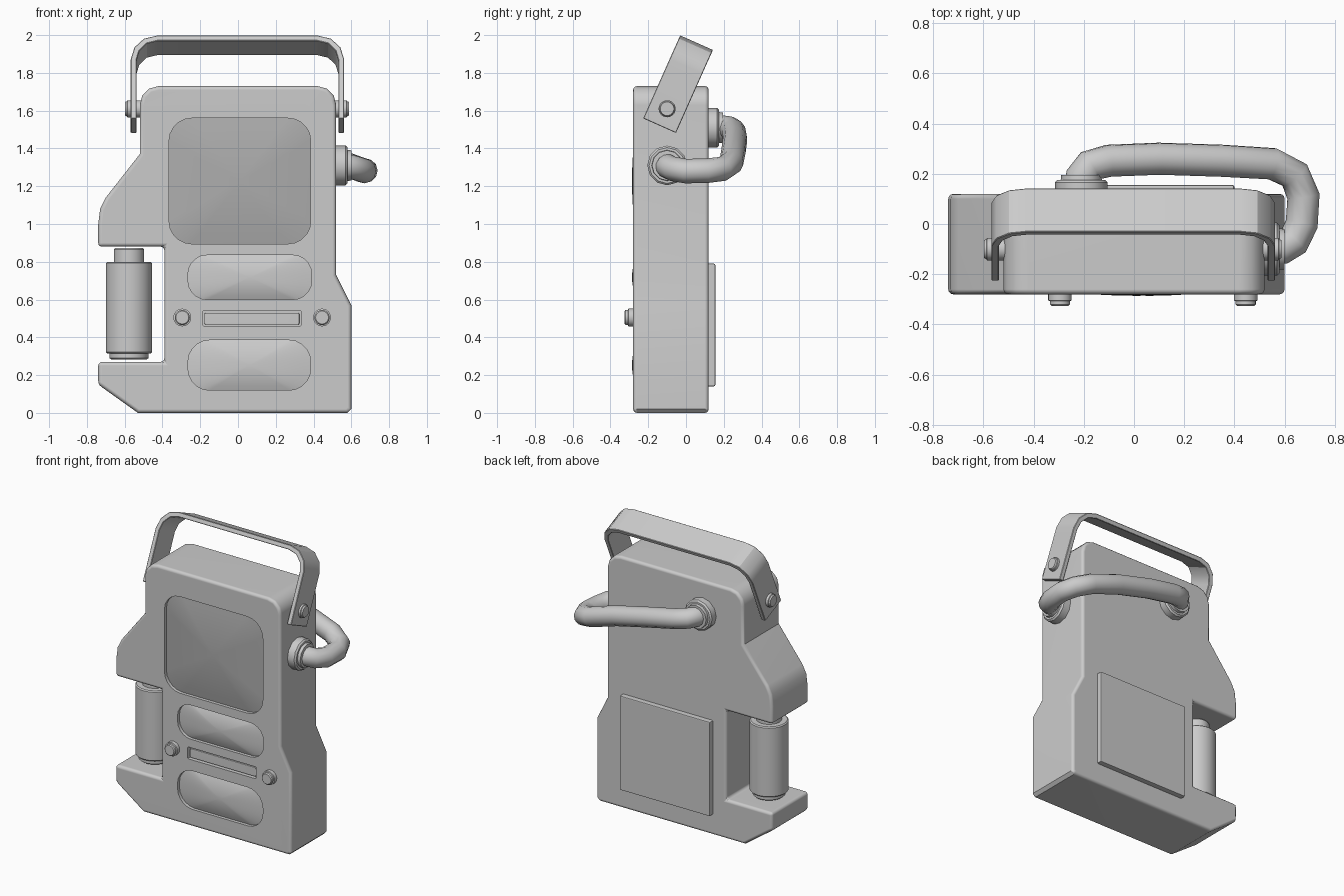
import bpy, bmesh
from math import cos, sin, pi, radians
from mathutils import Vector, Matrix

if "Cube" in bpy.data.objects:
    bpy.data.objects.remove(bpy.data.objects["Cube"])


def make(name, bm):
    bmesh.ops.recalc_face_normals(bm, faces=bm.faces[:])
    me = bpy.data.meshes.new(name)
    bm.to_mesh(me)
    bm.free()
    ob = bpy.data.objects.new(name, me)
    bpy.context.collection.objects.link(ob)
    return ob


def finish(ob, bevel=0, seg=2, angle=35):
    """Bevel, apply the modifiers and shade smooth with sharp creases."""
    if bevel:
        m = ob.modifiers.new("bevel", 'BEVEL')
        m.width, m.segments, m.limit_method = bevel, seg, 'ANGLE'
        m.angle_limit = radians(50)
        while len(ob.modifiers) > 1 and ob.modifiers[0] != m:
            ob.modifiers.move(len(ob.modifiers) - 1, 0)
    bpy.ops.object.select_all(action='DESELECT')
    ob.select_set(True)
    bpy.context.view_layer.objects.active = ob
    bpy.ops.object.convert(target='MESH')
    bpy.ops.object.shade_smooth_by_angle(angle=radians(angle))
    w = ob.modifiers.new("weighted", 'WEIGHTED_NORMAL')
    w.keep_sharp = True
    return ob


def prism(name, pts, y0, y1):
    """Extrude an (x, z) outline from y0 to y1."""
    bm = bmesh.new()
    f = bm.faces.new([bm.verts.new((x, y0, z)) for x, z in pts])
    new = bmesh.ops.extrude_face_region(bm, geom=[f])['geom']
    bmesh.ops.translate(bm, vec=(0, y1 - y0, 0),
                        verts=[v for v in new if isinstance(v, bmesh.types.BMVert)])
    return make(name, bm)


def rounded(x0, x1, z0, z1, r, n=5):
    pts = []
    for cx, cz, a in ((x1 - r, z1 - r, 0), (x0 + r, z1 - r, 1),
                      (x0 + r, z0 + r, 2), (x1 - r, z0 + r, 3)):
        pts += [(cx + r * cos((a + i / n) * pi / 2), cz + r * sin((a + i / n) * pi / 2))
                for i in range(n + 1)]
    return pts


def lathe(name, start, axis, steps, sides=24):
    """Stepped round part: steps are (distance along axis, radius)."""
    bm = bmesh.new()
    rings = [[bm.verts.new((r * cos(2 * pi * i / sides), r * sin(2 * pi * i / sides), d))
              for i in range(sides)] for d, r in steps]
    for a, b in zip(rings, rings[1:]):
        for i in range(sides):
            j = (i + 1) % sides
            bm.faces.new((a[i], a[j], b[j], b[i]))
    bm.faces.new(rings[0])
    bm.faces.new(rings[-1])
    rot = Vector(axis).to_track_quat('Z', 'Y').to_matrix().to_4x4()
    bmesh.ops.transform(bm, matrix=Matrix.Translation(start) @ rot, verts=bm.verts[:])
    return finish(make(name, bm))


def dome(name, pts, y_top, y_rim):
    """Softly bulging panel filling a rounded outline."""
    bm = bmesh.new()
    cx = sum(p[0] for p in pts) / len(pts)
    cz = sum(p[1] for p in pts) / len(pts)
    n, levels, rings = len(pts), 6, []
    for k in range(1, levels + 1):
        s = k / levels
        y = y_top + (y_rim - y_top) * s * s
        rings.append([bm.verts.new((cx + (x - cx) * s, y, cz + (z - cz) * s)) for x, z in pts])
    mid = bm.verts.new((cx, y_top, cz))
    for i in range(n):
        j = (i + 1) % n
        bm.faces.new((mid, rings[0][i], rings[0][j]))
        for a, b in zip(rings, rings[1:]):
            bm.faces.new((a[i], a[j], b[j], b[i]))
    ob = make(name, bm)
    if ob.data.polygons[0].normal.y > 0:
        ob.data.flip_normals()
    return finish(ob)


# Main casing
outline = [(-0.53, 0), (0.58, 0), (0.6, 0.02), (0.6, 0.57), (0.52, 0.73), (0.52, 1.63),
           (0.507, 1.68), (0.47, 1.717), (0.42, 1.73), (-0.42, 1.73), (-0.47, 1.717),
           (-0.507, 1.68), (-0.52, 1.63), (-0.52, 1.37), (-0.70, 1.14), (-0.73, 1.08),
           (-0.74, 1.0), (-0.74, 0.88), (-0.39, 0.88), (-0.39, 0.27), (-0.74, 0.27),
           (-0.74, 0.15)]
casing = prism("casing", outline, -0.28, 0.12)

# Recesses in the front
openings = {"screen": rounded(-0.365, 0.385, 0.895, 1.56, 0.12),
            "upper_pad": rounded(-0.265, 0.39, 0.60, 0.835, 0.10),
            "lower_pad": rounded(-0.265, 0.385, 0.12, 0.385, 0.115),
            "slot": rounded(-0.188, 0.335, 0.46, 0.542, 0.008, 2)}
for name, pts in openings.items():
    cutter = prism(name + "_cutter", pts, -0.4, -0.245)
    cutter.hide_render = True
    cutter.hide_set(True)
    m = casing.modifiers.new(name, 'BOOLEAN')
    m.object, m.solver = cutter, 'EXACT'
finish(casing, 0.02, 3)
for name in openings:
    bpy.data.objects.remove(bpy.data.objects[name + "_cutter"])

# Bulging screen and pads
for name in ("screen", "upper_pad", "lower_pad"):
    dome(name, openings[name], -0.286, -0.258)
mat = bpy.data.materials.new("dark_grey")
mat.diffuse_color = (0.42, 0.42, 0.42, 1)
mat.use_nodes = True
mat.node_tree.nodes["Principled BSDF"].inputs["Base Color"].default_value = mat.diffuse_color
bpy.data.objects["screen"].data.materials.append(mat)

# Bar in the slot, and the back cover
finish(prism("slot_bar", rounded(-0.178, 0.325, 0.467, 0.53, 0.008, 2), -0.27, -0.24), 0.005)
finish(prism("back_cover", rounded(-0.29, 0.40, 0.14, 0.79, 0.01, 2), 0.10, 0.155), 0.008)

# Knobs
for side, x in (("left", -0.295), ("right", 0.445)):
    lathe(side + "_knob", (x, -0.27, 0.505), (0, -1, 0),
          [(0, 0.047), (0.035, 0.047), (0.037, 0.04), (0.05, 0.04), (0.056, 0.034)])

# Side cylinder held between the two arms
lathe("side_cylinder", (-0.577, -0.08, 0), (0, 0, 1),
      [(0.283, 0.095), (0.29, 0.103), (0.315, 0.103), (0.315, 0.115), (0.322, 0.122),
       (0.793, 0.122), (0.80, 0.115), (0.80, 0.08), (0.865, 0.08), (0.873, 0.072)], 32)

# Tilted carry handle: flat strap bent round two corners
outer, t = [], 0.03
half = [(0.565, -0.098), (0.565, 0.245), (0.545, 0.315), (0.495, 0.365), (0.425, 0.383)]
inner_half = [(0.535, -0.098), (0.535, 0.24), (0.52, 0.295), (0.48, 0.337), (0.42, 0.353)]
strap = (half + [(-x, z) for x, z in reversed(half)]
         + [(-x, z) for x, z in inner_half] + inner_half[::-1])
handle = prism("carry_handle", strap, -0.095, 0.095)
pivot = Vector((-0.003, -0.1, 1.61))
handle.data.transform(Matrix.Translation(pivot) @ Matrix.Rotation(radians(-24), 4, 'X'))
finish(handle, 0.003, 1, 30)

# Handle pivots
for side, s in (("left", -1), ("right", 1)):
    lathe(side + "_pivot", (s * 0.5 - 0.005, -0.1, 1.61), (s, 0, 0),
          [(0, 0.045), (0.08, 0.045), (0.083, 0.04), (0.092, 0.036)])

# Hose sockets
socket = [(0, 0.105), (0.055, 0.105), (0.065, 0.095), (0.065, 0.082), (0.085, 0.08)]
lathe("back_socket", (-0.21, 0.11, 1.51), (0, 1, 0), socket, 12)
lathe("side_socket", (0.515, -0.1, 1.31), (1, 0, 0), socket, 12)

# Hose
path = [(-0.21, 0.14, 1.51), (-0.208, 0.19, 1.51), (-0.175, 0.232, 1.505), (-0.10, 0.252, 1.49),
        (0.1, 0.26, 1.45), (0.35, 0.252, 1.39), (0.55, 0.24, 1.325), (0.64, 0.195, 1.292),
        (0.675, 0.11, 1.282), (0.668, 0, 1.28), (0.635, -0.07, 1.292),
        (0.59, -0.097, 1.305), (0.54, -0.1, 1.31)]
cu = bpy.data.curves.new("hose", 'CURVE')
cu.dimensions = '3D'
cu.bevel_depth, cu.bevel_resolution, cu.use_fill_caps = 0.065, 4, True
sp = cu.splines.new('POLY')
sp.points.add(len(path) - 1)
for p, co in zip(sp.points, path):
    p.co = (*co, 1)
hose = bpy.data.objects.new("hose", cu)
bpy.context.collection.objects.link(hose)
finish(hose, angle=50)
